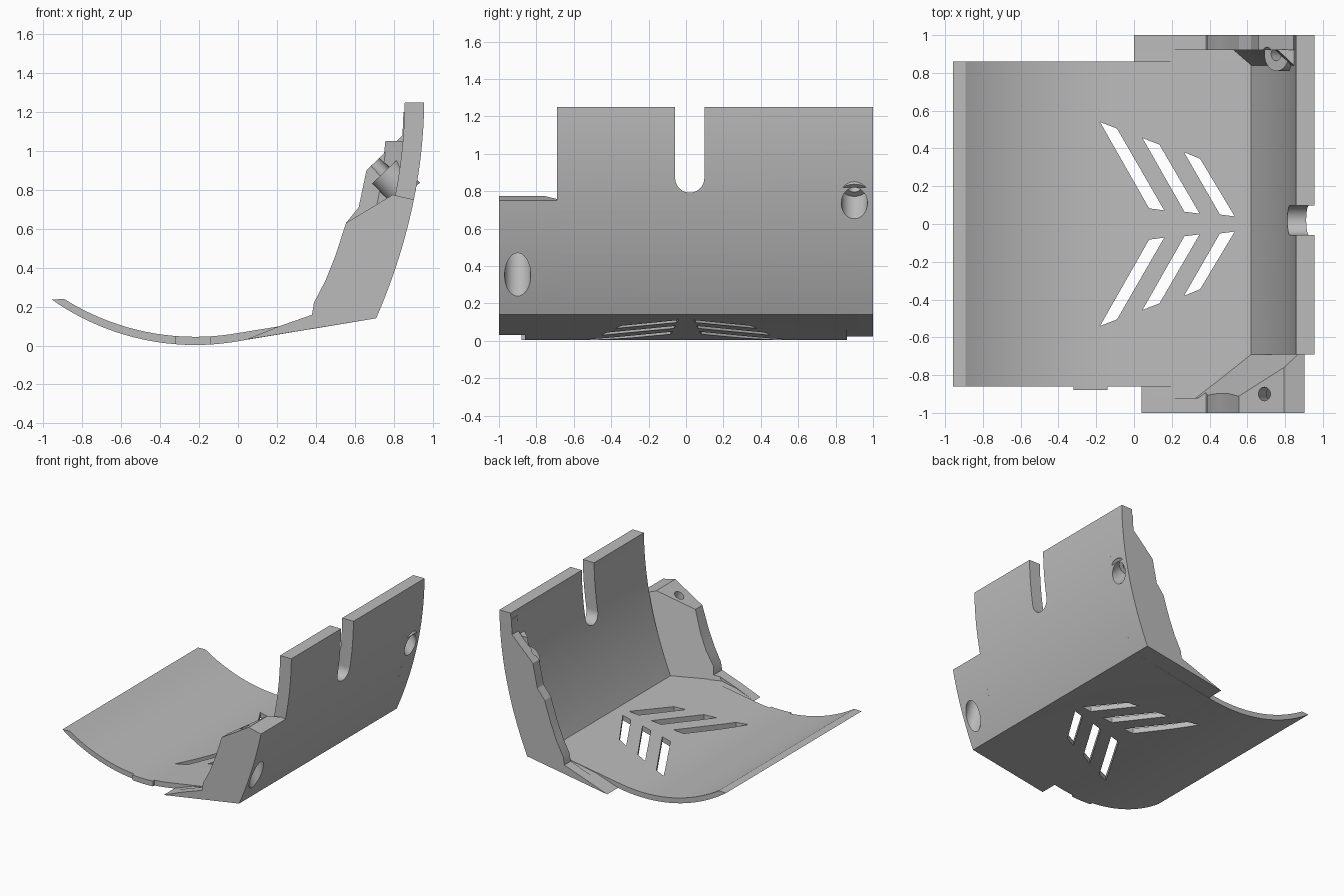
import bpy, bmesh, math
from mathutils import Vector

cube = bpy.data.objects.get("Cube")
if cube:
    bpy.data.objects.remove(cube)

grey = bpy.data.materials.new("grey plastic")
grey.use_nodes = True
colour = (0.5, 0.5, 0.5, 1)
grey.diffuse_color = colour
grey.node_tree.nodes["Principled BSDF"].inputs["Base Color"].default_value = colour


def sweep(name, ring, vector):
    """Solid made by moving a 3D outline along a vector."""
    bm = bmesh.new()
    a = [bm.verts.new(p) for p in ring]
    b = [bm.verts.new(Vector(p) + Vector(vector)) for p in ring]
    bm.faces.new(a)
    bm.faces.new(b)
    n = len(a)
    for i in range(n):
        j = (i + 1) % n
        bm.faces.new((a[i], a[j], b[j], b[i]))
    bmesh.ops.recalc_face_normals(bm, faces=bm.faces)
    mesh = bpy.data.meshes.new(name)
    bm.to_mesh(mesh)
    bm.free()
    mesh.materials.append(grey)
    obj = bpy.data.objects.new(name, mesh)
    bpy.context.collection.objects.link(obj)
    return obj


def slab(name, profile, y0, y1):
    """Side profile in x and z, extruded from y0 to y1."""
    return sweep(name, [(x, y0, z) for x, z in profile], (0, y1 - y0, 0))


def rod(name, start, end, y, radius):
    """Cylinder between two x, z points at a given y."""
    axis = Vector((end[0] - start[0], 0, end[1] - start[1]))
    side = Vector((0, 1, 0))
    up = axis.normalized().cross(side)
    centre = Vector((start[0], y, start[1]))
    turn = [math.tau * i / 40 for i in range(40)]
    return sweep(name, [centre + radius * (math.cos(t) * side + math.sin(t) * up)
                        for t in turn], axis)


def combine(target, other, operation):
    mod = target.modifiers.new(operation, 'BOOLEAN')
    mod.operation = operation
    mod.solver = 'EXACT'
    mod.object = other
    bpy.context.view_layer.update()
    graph = bpy.context.evaluated_depsgraph_get()
    mesh = bpy.data.meshes.new_from_object(target.evaluated_get(graph))
    target.modifiers.clear()
    target.data = mesh
    bpy.data.objects.remove(other)


def wall_curve(z0, z1, shift=0, steps=24):
    """Bowed outer line of the upright wall."""
    heights = [z0 + (z1 - z0) * i / steps for i in range(steps + 1)]
    return [(0.957 + shift - 0.19 * (1.28 - z) ** 2, z) for z in heights]


def floor_curve(x0, x1, low, radius, steps=32):
    """Shallow round trough."""
    xs = [x0 + (x1 - x0) * i / steps for i in range(steps + 1)]
    return [(x, low + radius - math.sqrt(radius ** 2 - (x + 0.22) ** 2)) for x in xs]


CORNER = (0.71, 0.14)
FRONT_EDGE = [(0.555, 0.63), (0.5, 0.46), (0.45, 0.335), (0.39, 0.22), (0.38, 0.158)]

# Curved floor with a straight run up to the corner
floor_profile = (floor_curve(-0.957, 0, 0.003, 1.28) + [CORNER, (0.72, 0.17), (0.62, 0.165)]
                 + floor_curve(0, -0.893, 0.045, 1.262))
body = slab("guard_shell", floor_profile, -0.86, 0.86)

# Upright wall
wall = slab("wall", wall_curve(0.14, 1.25) + wall_curve(1.25, 0.14, -0.1), -0.69, 1)

# Front bracket: sloping top, inner side cut to a slant
front = slab("front_bracket", [(0.04, 0.03)] + wall_curve(0.14, 0.75) + [(0.795, 0.775)]
             + FRONT_EDGE + [(0.2, 0.095)], -1, -0.69)
inner = sweep("slant_cutter", [(0.24, -0.92, -0.1), (0.51, -0.69, -0.1), (0.557, -0.65, -0.1),
                               (-0.6, -0.65, -0.1), (-0.6, -0.92, -0.1)], (0.41, 0, 0.98))
combine(front, inner, 'DIFFERENCE')

# Front and rear strips that widen the floor
front_strip = slab("front_strip", [(0.04, 0.03), CORNER, (0.62, 0.165), (0.2, 0.09)], -1, -0.8)
rear_strip = slab("rear_strip", [(0, 0.024), CORNER, (0.62, 0.165), (0.2, 0.09)], 0.8, 1)

# Rear plate with a stepped edge, and the corner fillet beside it
rear = slab("rear_plate", wall_curve(0.14, 1.2) + [(0.85, 1.2), (0.845, 1.08), (0.66, 0.9),
            (0.62, 0.71)] + FRONT_EDGE + [(0.2, 0.095), (0, 0.024)], 0.92, 1)
fillet = slab("corner_fillet", wall_curve(0.15, 1.05, -0.19) + wall_curve(1.05, 0.15, -0.09),
              0.925, 1)
bpy.data.objects.remove(fillet)
band = wall_curve(0.15, 1.05, -0.19) + wall_curve(1.05, 0.15, -0.09)
fillet = sweep("corner_fillet", [(x, 0.925, z) for x, z in band], (0.09, -0.085, 0))

# Screw boss and small locating tab
boss = rod("screw_boss", (0.755, 0.895), (0.87, 0.775), 0.9, 0.09)
tab = slab("front_tab", floor_curve(-0.32, -0.14, 0.003, 1.28, 6)
           + floor_curve(-0.14, -0.32, 0.045, 1.262, 6), -0.88, -0.8)

for part in (wall, front, front_strip, rear_strip, rear, fillet, boss, tab):
    combine(body, part, 'UNION')

# Screw holes with wide outer recesses
combine(body, rod("front_hole", (0.66, 0.82), (0.79, 0.36), -0.9, 0.036), 'DIFFERENCE')
combine(body, rod("front_recess", (0.735, 0.555), (0.86, 0.112), -0.9, 0.07), 'DIFFERENCE')
combine(body, rod("rear_hole", (0.66, 0.99), (0.9, 0.735), 0.9, 0.036), 'DIFFERENCE')
combine(body, rod("rear_recess", (0.82, 0.82), (1.0, 0.63), 0.9, 0.07), 'DIFFERENCE')

# Round-bottomed slot in the wall
arc = [math.pi + math.pi * i / 20 for i in range(21)]
slot = [(0.6, 0.02 + 0.078 * math.cos(t), 0.87 + 0.078 * math.sin(t)) for t in arc]
slot += [(0.6, 0.098, 1.4), (0.6, -0.058, 1.4)]
combine(body, sweep("slot_cutter", slot, (0.6, 0, 0)), 'DIFFERENCE')

# Chevron vents, mirrored front to back
vents = [[(-0.18, 0.54), (-0.09, 0.505), (0.16, 0.072), (0.08, 0.083)],
         [(0.045, 0.455), (0.135, 0.42), (0.347, 0.055), (0.267, 0.065)],
         [(0.265, 0.38), (0.35, 0.345), (0.533, 0.04), (0.455, 0.05)]]
for vent in vents:
    for side in (1, -1):
        cutter = sweep("vent_cutter", [(x, side * y, -0.2) for x, y in vent], (0, 0, 0.6))
        combine(body, cutter, 'DIFFERENCE')

bpy.context.view_layer.objects.active = body
body.select_set(True)
bpy.ops.object.shade_smooth_by_angle(angle=math.radians(20))
